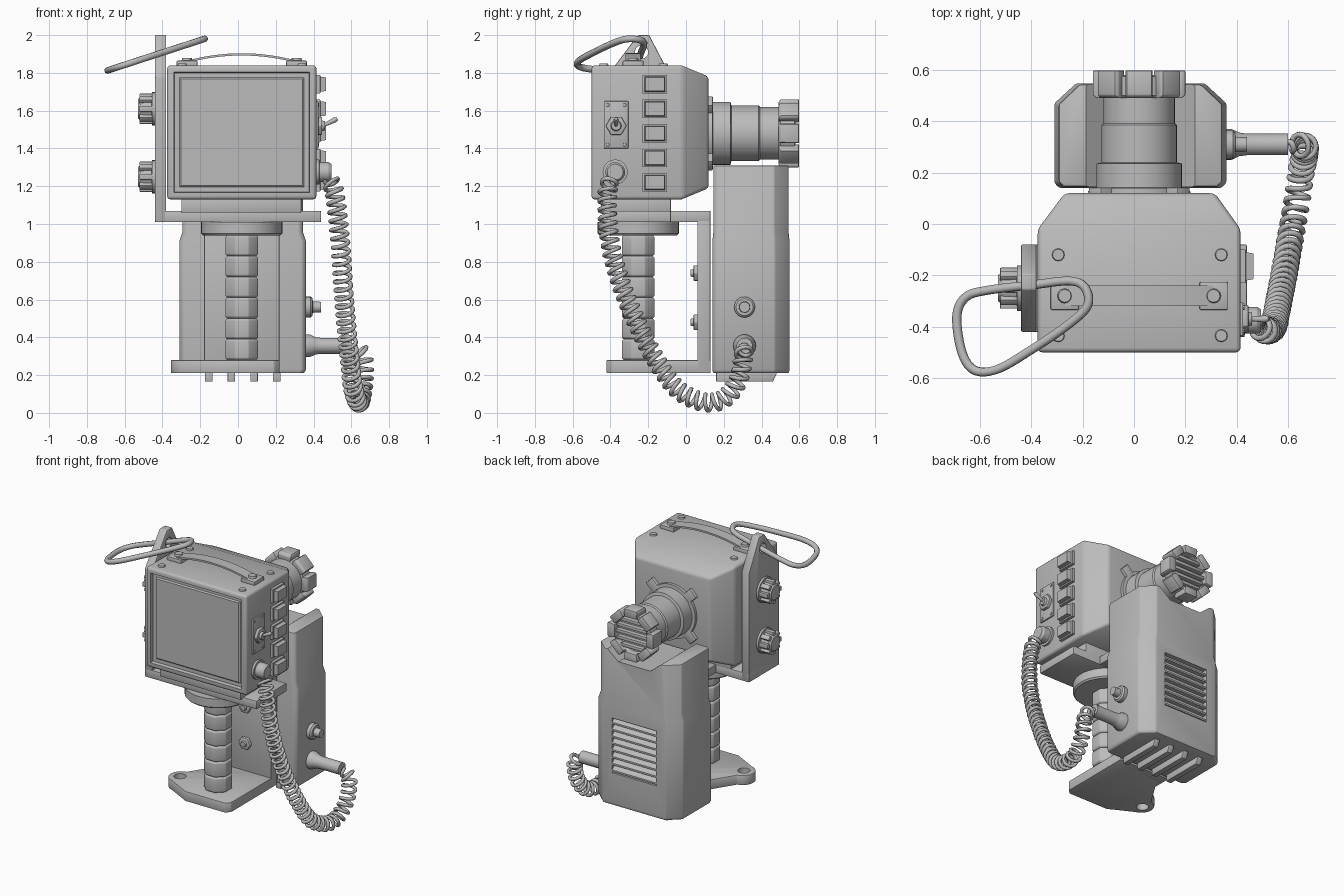
import bpy, bmesh
from math import sin, cos, pi, radians
from mathutils import Vector, Matrix

cube = bpy.data.objects.get("Cube")
if cube:
    bpy.data.objects.remove(cube)

grey = bpy.data.materials.new("plain grey")
grey.use_nodes = True
grey.diffuse_color = (0.5, 0.5, 0.5, 1)
grey.node_tree.nodes["Principled BSDF"].inputs["Base Color"].default_value = (0.5, 0.5, 0.5, 1)
parts = []
CX = 0.02            # common centre line of column, lens and pack
X, Y, Z = Vector((1, 0, 0)), Vector((0, 1, 0)), Vector((0, 0, 1))


def bevel(bm, width, seg=2):
    edges = [e for e in bm.edges if e.is_manifold and abs(e.calc_face_angle_signed()) > 0.5]
    bmesh.ops.bevel(bm, geom=edges, offset=width, segments=seg, profile=0.5,
                    affect='EDGES', clamp_overlap=True)


def loft_mesh(rings, bev=0, seg=2):
    bm = bmesh.new()
    loops = [[bm.verts.new(p) for p in ring] for ring in rings]
    n = len(loops[0])
    for a, b in zip(loops, loops[1:]):
        for i in range(n):
            bm.faces.new((a[i], a[(i + 1) % n], b[(i + 1) % n], b[i]))
    bm.faces.new(loops[0])
    bm.faces.new(loops[-1])
    bmesh.ops.recalc_face_normals(bm, faces=bm.faces)
    if bev:
        bevel(bm, bev, seg)
    return bm


def finish(name, bm):
    mesh = bpy.data.meshes.new(name)
    bm.to_mesh(mesh)
    bm.free()
    ob = bpy.data.objects.new(name, mesh)
    bpy.context.collection.objects.link(ob)
    mesh.materials.append(grey)
    parts.append(ob)
    return ob


def loft(name, rings, bev=0, seg=2):
    return finish(name, loft_mesh(rings, bev, seg))


def prism(name, pts, axis, a, b, bev=0):
    place = {'x': lambda p, t: (t, *p), 'y': lambda p, t: (p[0], t, p[1]), 'z': lambda p, t: (*p, t)}[axis]
    return loft(name, [[place(p, t) for p in pts] for t in (a, b)], bev)


def rect(x0, x1, y0, y1):
    return [(x0, y0), (x1, y0), (x1, y1), (x0, y1)]


def box(name, xs, ys, zs, bev=0.006):
    return prism(name, rect(*xs, *ys), 'z', *zs, bev)


def lathe(name, base, axis, profile, n=32, bev=0, turn=0.0):
    """Turned part: profile holds (distance along axis, radius)."""
    rot = axis.to_track_quat('Z', 'Y').to_matrix()
    ring = [Vector((cos(turn + 2 * pi * i / n), sin(turn + 2 * pi * i / n), 0)) for i in range(n)]
    return loft(name, [[Vector(base) + rot @ (v * r + Z * t) for v in ring] for t, r in profile], bev)


def tube(name, pts, radius, cyclic=False, res=2):
    cu = bpy.data.curves.new(name, 'CURVE')
    cu.dimensions, cu.bevel_depth, cu.bevel_resolution = '3D', radius, res
    cu.use_fill_caps = True
    sp = cu.splines.new('POLY')
    sp.points.add(len(pts) - 1)
    for p, co in zip(sp.points, pts):
        p.co = (*co, 1)
    sp.use_cyclic_u = cyclic
    cu.materials.append(grey)
    ob = bpy.data.objects.new(name, cu)
    bpy.context.collection.objects.link(ob)


def spline(pts, steps, cyclic=False):
    pts = [Vector(p) for p in pts]
    n, out = len(pts), []
    get = (lambda i: pts[i % n]) if cyclic else (lambda i: pts[max(0, min(n - 1, i))])
    for i in range(n if cyclic else n - 1):
        a, b, c, d = (get(i + k) for k in (-1, 0, 1, 2))
        for s in range(steps):
            t = s / steps
            out.append(0.5 * (2 * b + (c - a) * t + (2 * a - 5 * b + 4 * c - d) * t * t
                              + (3 * b - a - 3 * c + d) * t ** 3))
    return out if cyclic else out + [pts[-1]]


def cut(target, cutter):
    mod = target.modifiers.new("cut", 'BOOLEAN')
    mod.operation, mod.solver, mod.object = 'DIFFERENCE', 'EXACT', cutter
    bpy.context.view_layer.objects.active = target
    bpy.ops.object.modifier_apply(modifier=mod.name)
    parts.remove(cutter)
    bpy.data.objects.remove(cutter)


# Monitor housing with recessed screen
def housing_ring(y, x0, x1, z0, z1):
    return [(x, y, z) for x, z in rect(x0, x1, z0, z1)]

bm = loft_mesh([housing_ring(-0.5, -0.375, 0.415, 1.13, 1.84), housing_ring(-0.02, -0.375, 0.415, 1.13, 1.84),
                housing_ring(0.12, -0.27, 0.315, 1.19, 1.78)], 0.018, 3)
front = max((f for f in bm.faces if f.normal.y < -0.9), key=lambda f: f.calc_area())
for thick, depth in ((0.025, 0), (0.006, -0.025), (0.035, 0), (0.012, 0.008)):
    bmesh.ops.inset_region(bm, faces=[front], thickness=thick, depth=depth)
finish("monitor_housing", bm)
box("monitor_foot", (-0.30, 0.335), (-0.45, -0.08), (1.06, 1.14))

# Top carrying strap, its brackets and the lid bolts
arch = [(CX - 0.3 + 0.6 * i / 16, 1.85 + 0.042 * (1 - (i / 8 - 1) ** 2)) for i in range(17)]
prism("carry_strap", arch + [(x, z + 0.012) for x, z in reversed(arch)], 'y', -0.32, -0.24)
for x in (-0.27, 0.31):
    box("strap_bracket", (x - 0.055, x + 0.055), (-0.335, -0.225), (1.83, 1.865))
    lathe("strap_bolt", (x, -0.28, 1.86), Z, [(0, 0.03), (0.02, 0.025)], 12)
for x in (-0.295, 0.34):
    for y in (-0.12, -0.435):
        lathe("lid_bolt", (x, y, 1.835), Z, [(0, 0.026), (0.015, 0.022)], 12)

# Side buttons
for z in (1.74, 1.61, 1.48, 1.35, 1.22):
    sides = [(0.41, 0.065, 0.048), (0.435, 0.065, 0.048), (0.437, 0.055, 0.04), (0.465, 0.05, 0.036)]
    loft("side_button", [[(x, *p) for p in rect(-0.165 - w, -0.165 + w, z - h, z + h)] for x, w, h in sides])

# Toggle switch on its plate
box("switch_plate", (0.41, 0.425), (-0.435, -0.305), (1.4, 1.65), 0.004)
for y in (-0.415, -0.325):
    for z in (1.42, 1.63):
        lathe("plate_screw", (0.42, y, z), X, [(0, 0.011), (0.01, 0.009)], 8)
lathe("switch_nut", (0.42, -0.37, 1.52), X, [(0, 0.055), (0.025, 0.055)], 6, 0.004)
lathe("switch_collar", (0.44, -0.37, 1.52), X, [(0, 0.03), (0.02, 0.024)], 16)
lathe("switch_lever", (0.45, -0.37, 1.52), Vector((0.9, 0, 0.45)), [(0, 0.008), (0.07, 0.014), (0.085, 0.008)], 12)

# Cable sockets and pack button
lathe("monitor_socket", (0.41, -0.375, 1.275), X, [(0, 0.066), (0.02, 0.066), (0.022, 0.052), (0.07, 0.052), (0.085, 0.042)])
lathe("pack_plug", (0.35, 0.31, 0.355), X, [(0, 0.06), (0.03, 0.06), (0.06, 0.046), (0.09, 0.042), (0.25, 0.042)])
lathe("pack_button", (0.35, 0.31, 0.56), X, [(0, 0.055), (0.035, 0.055), (0.045, 0.045), (0.046, 0.03), (0.09, 0.028)], 24)

# Coiled cable
path = spline([(0.47, -0.375, 1.25), (0.51, -0.415, 1.17), (0.54, -0.405, 0.92), (0.555, -0.35, 0.7),
               (0.57, -0.27, 0.5), (0.59, -0.17, 0.3), (0.61, -0.05, 0.13), (0.635, 0.09, 0.058),
               (0.65, 0.2, 0.075), (0.665, 0.275, 0.17), (0.66, 0.305, 0.3), (0.59, 0.31, 0.355)], 56)
side, coil, angle = X.copy(), [], 0.0
for i, (p, q) in enumerate(zip(path, path[1:])):
    step = q - p
    along = step.normalized()
    side = (side - along * side.dot(along)).normalized()
    angle += 2 * pi * step.length / 0.047
    ease = min(1, i / 35, (len(path) - 2 - i) / 40)
    coil.append(p + 0.043 * ease * (side * cos(angle) + along.cross(side) * sin(angle)))
tube("coiled_cable", coil, 0.0115, res=1)

# Side plate with knobs and hanging loop
plate = prism("side_plate", [(-0.42, 1.01), (-0.08, 1.01), (-0.08, 1.78), (-0.195, 2.0), (-0.255, 2.0), (-0.42, 1.78)],
              'x', -0.44, -0.38, 0.006)
cut(plate, lathe("loop_hole", (-0.5, -0.235, 1.91), X, [(0, 0.035), (0.2, 0.035)], 20))
for z in (1.61, 1.25):
    lathe("knob", (-0.43, -0.25, z), -X, [(0, 0.088), (0.025, 0.088), (0.027, 0.066), (0.085, 0.062), (0.1, 0.05)], 24)
    for k in range(8):
        a = k * pi / 4
        rib = box("knob_rib", (-0.522, -0.45), (-0.016, 0.016), (0.05, 0.08), 0.004)
        rib.data.transform(Matrix.Translation((0, -0.25, z)) @ Matrix.Rotation(a, 4, 'X'))
loop = [(-0.69, -0.36), (-0.655, -0.285), (-0.57, -0.258), (-0.4, -0.238), (-0.25, -0.222), (-0.19, -0.25),
        (-0.182, -0.32), (-0.26, -0.395), (-0.4, -0.49), (-0.53, -0.565), (-0.62, -0.57), (-0.67, -0.5)]
tube("hanging_loop", spline([(x, y, 1.81 + (x + 0.7) * 0.325) for x, y in loop], 8, True), 0.018, True)

# Tray, back plate and base plate of the stand
box("tray", (-0.44, 0.44), (-0.42, -0.08), (1.01, 1.07))
box("tray_rear", (-0.18, 0.22), (-0.1, 0.13), (1.01, 1.07))
box("back_plate", (-0.18, 0.22), (0.06, 0.13), (0.21, 1.065))
lobe = [(-0.27 + 0.085 * cos(radians(a)), -0.25 + 0.085 * sin(radians(a))) for a in range(100, 261, 20)]
base = prism("base_plate", lobe + [(-0.12, -0.42), (0.19, -0.42), (0.22, -0.39), (0.22, 0.13), (-0.18, 0.13), (-0.18, 0)],
             'z', 0.21, 0.28, 0.005)
cut(base, lathe("base_hole", (-0.28, -0.25, 0.1), Z, [(0, 0.04), (0.3, 0.04)], 20))
for z in (0.48, 0.74):
    lathe("plate_nut", (CX, 0.07, z), -Y, [(0, 0.047), (0.03, 0.047)], 6, 0.004)
    lathe("plate_bolt", (CX, 0.05, z), -Y, [(0, 0.022), (0.025, 0.018)], 12)

# Segmented column under a round flange
for k in range(6):
    lathe("column_segment", (CX, -0.253, 0.28 + 0.11 * k), Z, [(0, 0.084), (0.01, 0.094), (0.1, 0.094), (0.11, 0.084)],
          8, 0.003, pi / 8)
lathe("column_flange", (CX, -0.253, 0.94), Z, [(0, 0.205), (0.01, 0.215), (0.07, 0.215)], 40)

# Rear pack with notched top, vent and feet
def pack_ring(z, s):
    half = [(0.315, 0.14), (0.335, 0.16), (0.335, 0.47), (0.25, 0.548)]
    pts = half + [(-x, y) for x, y in reversed(half)]
    return [(0.025 + x * s, 0.34 + (y - 0.34) * (0.5 + s / 2), z) for x, y in pts]

pack = loft("rear_pack", [pack_ring(0.21, 0.97), pack_ring(0.23, 1), pack_ring(0.91, 1), pack_ring(0.96, 0.95),
                          pack_ring(1.31, 0.95)], 0.008)
cut(pack, prism("notch", [(-0.2, 1.32), (-0.1, 1.24), (0.15, 1.24), (0.25, 1.32)], 'y', 0, 0.7))
cut(pack, box("vent_pocket", (-0.15, 0.2), (0.515, 0.6), (0.44, 0.83), 0))
for k in range(8):
    z = 0.465 + 0.0485 * k
    prism("vent_slat", [(0.51, z - 0.018), (0.545, z - 0.018), (0.545, z - 0.006), (0.51, z + 0.02)], 'x', -0.15, 0.2)
for x in (-0.155, -0.035, 0.085, 0.205):
    prism("pack_foot", [(0.16, 0.165), (0.46, 0.165), (0.485, 0.22), (0.16, 0.22)], 'x', x - 0.02, x + 0.02, 0.004)

# Rear lens: lugged flange, stepped barrel, toothed head and grille
LZ = 1.48
for k in range(4):
    lug = box("flange_lug", (0.1, 0.245), (0.1, 0.142), (-0.035, 0.035), 0.005)
    lug.data.transform(Matrix.Translation((CX, 0, LZ)) @ Matrix.Rotation(pi / 4 + k * pi / 2, 4, 'Y'))
lathe("lens_barrel", (CX, 0, LZ), Y, [(0.1, 0.19), (0.14, 0.19), (0.142, 0.167), (0.235, 0.167), (0.24, 0.147),
      (0.385, 0.147), (0.392, 0.139), (0.49, 0.139), (0.5, 0.15), (0.575, 0.15), (0.58, 0.13), (0.55, 0.125)], 40)
for k in range(8):
    rings = [[(x, y, z) for x, y in rect(-w, w, y0, 0.598)]
             for z, w, y0 in ((0.125, 0.045, 0.49), (0.165, 0.053, 0.49), (0.18, 0.048, 0.502))]
    tooth = loft("head_tooth", rings, 0.004)
    tooth.data.transform(Matrix.Translation((CX, 0, LZ)) @ Matrix.Rotation(k * pi / 4, 4, 'Y'))
for k in range(-2, 3):
    w = (0.125 ** 2 - (k * 0.045) ** 2) ** 0.5
    box("grille_bar", (CX - w, CX + w), (0.54, 0.58), (LZ + k * 0.045 - 0.011, LZ + k * 0.045 + 0.011), 0.003)

# Smooth shading with crisp edges
bpy.ops.object.select_all(action='DESELECT')
for ob in parts:
    ob.select_set(True)
bpy.context.view_layer.objects.active = parts[0]
bpy.ops.object.shade_smooth_by_angle(angle=radians(32))
